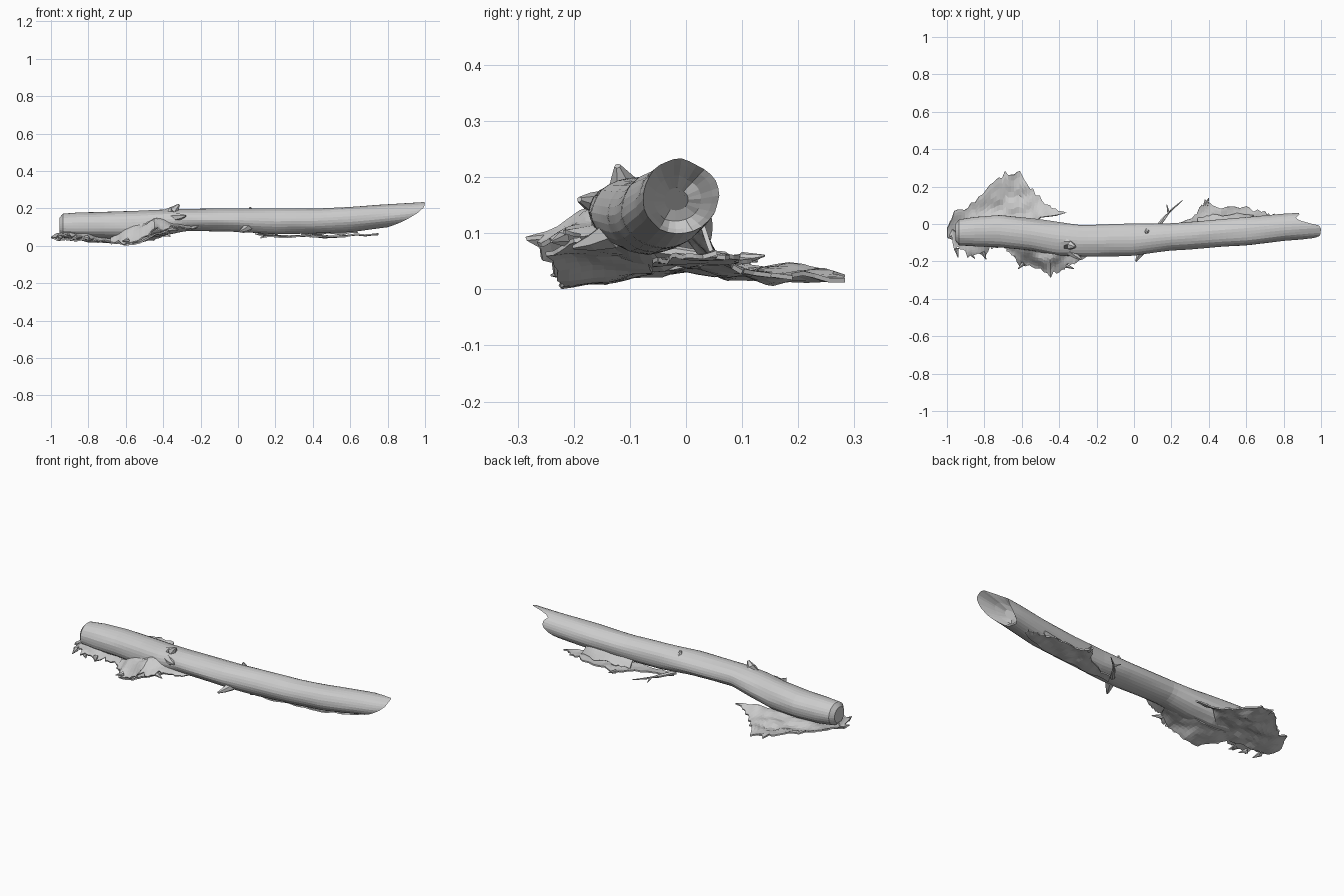
import bpy, bmesh, math, random
from mathutils import Vector, noise

random.seed(4)

def finish(bm, name):
    bmesh.ops.recalc_face_normals(bm, faces=bm.faces)
    me = bpy.data.meshes.new(name)
    bm.to_mesh(me)
    bm.free()
    ob = bpy.data.objects.new(name, me)
    bpy.context.collection.objects.link(ob)
    return ob

def interp(rows, x):
    """Linear lookup in rows of (key, values...)."""
    if x <= rows[0][0]:
        return rows[0][1:]
    for a, b in zip(rows, rows[1:]):
        if x <= b[0]:
            t = (x - a[0]) / (b[0] - a[0])
            return [p + (q - p) * t for p, q in zip(a[1:], b[1:])]
    return rows[-1][1:]

def bridge(bm, a, b):
    n = len(a)
    for i in range(n):
        bm.faces.new((a[i], a[(i + 1) % n], b[(i + 1) % n], b[i]))

# Trunk sections: x, front y, back y, bottom z, top z
TRUNK = [(-0.955, -0.09, 0.00, 0.06, 0.15), (-0.935, -0.115, 0.025, 0.045, 0.172),
         (-0.85, -0.12, 0.04, 0.035, 0.18), (-0.72, -0.125, 0.05, 0.035, 0.182),
         (-0.55, -0.145, 0.03, 0.03, 0.188), (-0.42, -0.17, 0.012, 0.05, 0.193),
         (-0.28, -0.172, -0.005, 0.08, 0.198), (0.0, -0.17, 0.0, 0.075, 0.2),
         (0.2, -0.14, 0.005, 0.062, 0.2), (0.4, -0.128, 0.02, 0.065, 0.2),
         (0.6, -0.115, 0.038, 0.075, 0.21), (0.8, -0.09, 0.055, 0.098, 0.222),
         (0.9, -0.082, 0.06, 0.11, 0.228), (1.0, -0.07, 0.055, 0.125, 0.234)]
# Broken right end: angle around the trunk (0 = back, 90 = top), reach in x
BREAK = [(0, 0.88), (30, 0.885), (52, 0.865), (72, 0.9), (85, 0.985), (105, 1.0),
         (150, 0.995), (180, 0.96), (210, 0.9), (250, 0.81), (300, 0.79),
         (335, 0.85), (360, 0.88)]

def trunk_point(x, deg, k=1.0):
    y0, y1, z0, z1 = interp(TRUNK, x)
    c, s = math.cos(math.radians(deg)), math.sin(math.radians(deg))
    r = k * (1 + 0.05 * noise.noise(Vector((x * 4, c * 1.6, s * 1.6)))
             + 0.025 * noise.noise(Vector((x * 3, c * 6, s * 6))))
    if s > 0.85:
        r = min(r, k)
    return Vector((x, (y0 + y1) / 2 + c * r * (y1 - y0) / 2,
                   (z0 + z1) / 2 + s * r * (z1 - z0) / 2))

def trunk():
    bm, sides, steps = bmesh.new(), 28, 70
    degs = [360 * i / sides for i in range(sides)]
    xs = [-0.955, -0.945] + [-0.935 + 1.935 * i / steps for i in range(steps + 1)]
    rings = []
    for x in xs:
        ring = []
        for d in degs:
            reach = interp(BREAK, d)[0]
            px = x if x < 0.6 else 0.6 + (x - 0.6) * (reach - 0.6) / 0.4
            ring.append(bm.verts.new(trunk_point(px, d)))
        rings.append(ring)
    # hollow in the broken end
    for k, back in ((0.85, 0.01), (0.6, 0.05), (0.3, 0.09)):
        rings.append([bm.verts.new(trunk_point(
            max(interp(BREAK, d)[0] - back, 0.77) * k + 0.8 * (1 - k), d, k)) for d in degs])
    for a, b in zip(rings, rings[1:]):
        bridge(bm, a, b)
    bm.faces.new(rings[0])
    bm.faces.new(rings[-1])
    finish(bm, "log_trunk")

def sheet(name, ribs, cross=8, along=5, thick=0.008, bump=0.012, ragged=0.02):
    """Ragged sheet through ribs of (start point, end point)."""
    bm, rows = bmesh.new(), []
    count = (len(ribs) - 1) * along
    for i in range(count + 1):
        j, t = min(i // along, len(ribs) - 2), 0
        t = i / along - j
        a = Vector(ribs[j][0]).lerp(Vector(ribs[j + 1][0]), t)
        b = Vector(ribs[j][1]).lerp(Vector(ribs[j + 1][1]), t)
        if i % along:
            b = b.lerp(a, 0.0) - (b - a).normalized() * random.uniform(0, ragged)
        row = []
        for c in range(cross + 1):
            p = a.lerp(b, c / cross)
            p.z = max(thick / 2, p.z + bump * noise.noise(p * 14))
            row.append(bm.verts.new(p))
        rows.append(row)
    for r, q in zip(rows, rows[1:]):
        for c in range(cross):
            bm.faces.new((r[c], r[c + 1], q[c + 1], q[c]))
    ob = finish(bm, name)
    mod = ob.modifiers.new("thickness", "SOLIDIFY")
    mod.thickness, mod.offset = thick, 0

def spike(name, points, radius, tip=0.002, sides=6):
    """Tapered twig or splinter along a path."""
    bm, rings = bmesh.new(), []
    pts = [Vector(p) for p in points]
    for i, p in enumerate(pts):
        d = (pts[min(i + 1, len(pts) - 1)] - pts[max(i - 1, 0)]).normalized()
        u = d.orthogonal().normalized()
        v = d.cross(u)
        r = radius + (tip - radius) * i / (len(pts) - 1)
        rings.append([bm.verts.new(p + r * (u * math.cos(k * math.tau / sides)
                                            + v * math.sin(k * math.tau / sides)))
                      for k in range(sides)])
    for a, b in zip(rings, rings[1:]):
        bridge(bm, a, b)
    bm.faces.new(rings[0])
    bm.faces.new(rings[-1])
    finish(bm, name)

trunk()

# Ground crust fanning out behind the left end
sheet("back_left_crust", [
    ((-0.998, -0.07, 0.045), (-0.998, -0.02, 0.055)), ((-0.96, -0.09, 0.04), (-0.96, 0.07, 0.05)),
    ((-0.86, -0.1, 0.035), (-0.87, 0.115, 0.045)), ((-0.76, -0.1, 0.035), (-0.77, 0.21, 0.03)),
    ((-0.68, -0.1, 0.03), (-0.69, 0.283, 0.02)), ((-0.62, -0.1, 0.035), (-0.61, 0.283, 0.018)),
    ((-0.56, -0.02, 0.05), (-0.54, 0.19, 0.025)), ((-0.5, 0.035, 0.06), (-0.45, 0.1, 0.04)),
    ((-0.42, 0.045, 0.06), (-0.36, 0.06, 0.055))], cross=12, ragged=0.025, bump=0.02)
# Crust under the left end, toward the front
sheet("front_left_crust", [
    ((-0.97, -0.03, 0.05), (-0.995, -0.08, 0.04)), ((-0.94, -0.05, 0.08), (-0.96, -0.14, 0.05)),
    ((-0.88, -0.06, 0.08), (-0.89, -0.18, 0.045)), ((-0.8, -0.07, 0.07), (-0.8, -0.175, 0.04)),
    ((-0.76, -0.06, 0.05), (-0.75, -0.125, 0.035)), ((-0.65, -0.06, 0.03), (-0.65, -0.15, 0.018))],
    ragged=0.035)
# Bark skirt spreading from the front side of the trunk
sheet("front_skirt", [
    ((-0.68, -0.1, 0.05), (-0.68, -0.145, 0.02)), ((-0.6, -0.1, 0.1), (-0.61, -0.225, 0.004)),
    ((-0.52, -0.12, 0.14), (-0.53, -0.235, 0.02)), ((-0.45, -0.13, 0.15), (-0.445, -0.285, 0.085)),
    ((-0.38, -0.14, 0.14), (-0.37, -0.24, 0.09)), ((-0.3, -0.14, 0.12), (-0.32, -0.215, 0.11)),
    ((-0.2, -0.15, 0.1), (-0.25, -0.172, 0.1))], ragged=0.03, bump=0.025)
# Underside that closes the skirt
sheet("skirt_underside", [
    ((-0.7, -0.05, 0.035), (-0.68, -0.145, 0.02)), ((-0.6, -0.06, 0.03), (-0.6, -0.222, 0.004)),
    ((-0.52, -0.06, 0.035), (-0.52, -0.23, 0.015)), ((-0.43, -0.07, 0.06), (-0.44, -0.25, 0.065)),
    ((-0.3, -0.1, 0.085), (-0.35, -0.2, 0.085))], ragged=0.01)
# Crust below and behind the right half
sheet("back_right_crust", [
    ((0.12, -0.06, 0.05), (0.14, -0.02, 0.05)), ((0.3, -0.06, 0.048), (0.31, 0.03, 0.055)),
    ((0.36, -0.05, 0.05), (0.35, 0.09, 0.055)), ((0.39, -0.05, 0.05), (0.38, 0.132, 0.06)),
    ((0.43, -0.05, 0.05), (0.43, 0.095, 0.05)), ((0.6, -0.03, 0.055), (0.6, 0.095, 0.055)),
    ((0.7, 0.0, 0.06), (0.7, 0.07, 0.06)), ((0.75, 0.03, 0.062), (0.75, 0.055, 0.065))])
# Steep bark between trunk and right crust
sheet("back_right_bark", [
    ((0.34, 0.0, 0.1), (0.34, 0.03, 0.055)), ((0.42, 0.005, 0.1), (0.42, 0.05, 0.055)),
    ((0.55, 0.02, 0.11), (0.55, 0.055, 0.06)), ((0.62, 0.03, 0.11), (0.64, 0.045, 0.065))], cross=4)

# Twigs and splinters
spike("back_twig", [(0.1, -0.05, 0.07), (0.16, 0.03, 0.06), (0.2, 0.075, 0.055),
                    (0.26, 0.127, 0.05)], 0.013)
spike("back_twig_fork", [(0.185, 0.06, 0.057), (0.175, 0.105, 0.05)], 0.007)
spike("crust_thorn", [(0.385, 0.1, 0.055), (0.4, 0.14, 0.06)], 0.012)
spike("front_nub", [(0.05, -0.13, 0.1), (0.03, -0.165, 0.085), (0.01, -0.2, 0.075)], 0.028, 0.005)
spike("top_knot", [(-0.38, -0.09, 0.155), (-0.34, -0.115, 0.19), (-0.315, -0.122, 0.22)], 0.045, 0.006)
spike("front_knot", [(-0.36, -0.13, 0.15), (-0.31, -0.17, 0.155), (-0.28, -0.19, 0.16)], 0.03, 0.005)
spike("trunk_stub", [(0.07, -0.04, 0.18), (0.065, -0.045, 0.206)], 0.016, 0.005)
for i, (x, y, dx, dy) in enumerate([(-0.95, -0.13, 0.01, -0.05), (-0.88, -0.15, 0.03, -0.035),
                                    (-0.81, -0.15, 0.02, -0.04), (-0.59, -0.21, -0.03, -0.03),
                                    (-0.37, -0.22, 0.05, -0.02)]):
    z = 0.09 if x > -0.5 else 0.045 if x < -0.7 else 0.03
    spike(f"front_splinter_{i + 1}", [(x, y, z), (x + dx, y + dy, z - 0.005)], 0.014)
